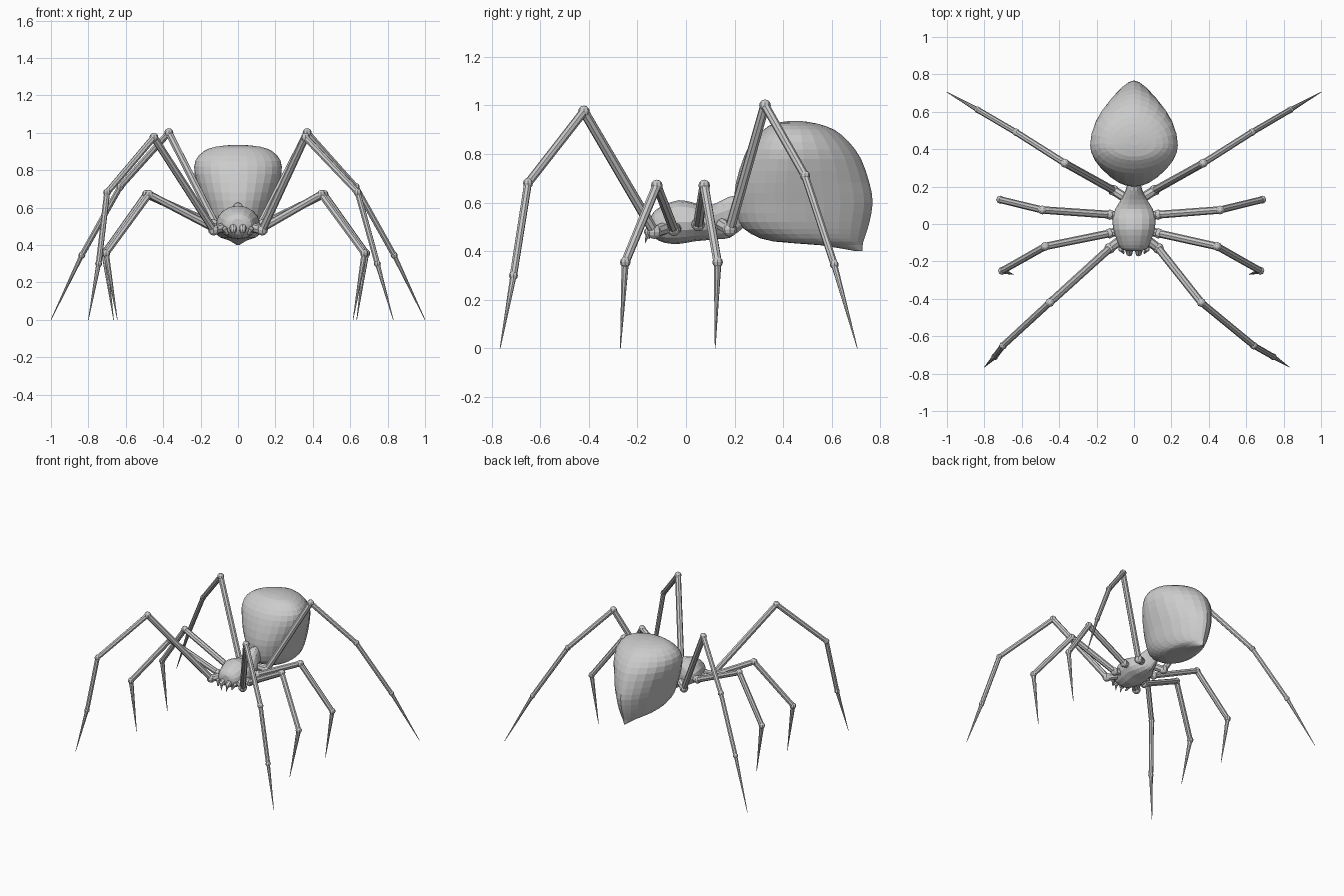
import bpy
import bmesh
import math
from mathutils import Vector, Matrix

if "Cube" in bpy.data.objects:
    bpy.data.objects.remove(bpy.data.objects["Cube"], do_unlink=True)

grey = bpy.data.materials.new("plain grey")
grey.use_nodes = True
grey.diffuse_color = (0.6, 0.6, 0.6, 1)
grey.node_tree.nodes["Principled BSDF"].inputs["Base Color"].default_value = (0.6, 0.6, 0.6, 1)


def finish(name, bm):
    bmesh.ops.recalc_face_normals(bm, faces=bm.faces)
    mesh = bpy.data.meshes.new(name)
    bm.to_mesh(mesh)
    bm.free()
    mesh.materials.append(grey)
    obj = bpy.data.objects.new(name, mesh)
    bpy.context.collection.objects.link(obj)
    return obj


def bridge(bm, rings):
    """Skin a list of point rings and cap both ends."""
    loops = [[bm.verts.new(p) for p in ring] for ring in rings]
    n = len(loops[0])
    for a, b in zip(loops, loops[1:]):
        for i in range(n):
            j = (i + 1) % n
            bm.faces.new((a[i], a[j], b[j], b[i]))
    bm.faces.new(loops[0])
    bm.faces.new(loops[-1])


def refine(rows, steps):
    """Catmull-Rom interpolation between profile rows."""
    rows = [Vector(r) for r in rows]
    out = []
    for i in range(len(rows) - 1):
        p0, p1, p2 = rows[max(i - 1, 0)], rows[i], rows[i + 1]
        p3 = rows[min(i + 2, len(rows) - 1)]
        for s in range(steps):
            t = s / steps
            out.append(0.5 * (2 * p1 + (p2 - p0) * t
                              + (2 * p0 - 5 * p1 + 4 * p2 - p3) * t ** 2
                              + (3 * p1 - p0 - 3 * p2 + p3) * t ** 3))
    return out + [rows[-1]]


def rod(bm, a, b, ra, rb, sides=8):
    """Tapered rod between two points."""
    a, b = Vector(a), Vector(b)
    turn = (b - a).to_track_quat('Z', 'Y')
    circle = [Vector((math.cos(2 * math.pi * i / sides), math.sin(2 * math.pi * i / sides), 0))
              for i in range(sides)]
    bridge(bm, [[c + turn @ (v * r) for v in circle] for c, r in ((a, ra), (b, rb))])


def ball(bm, p, r):
    bmesh.ops.create_uvsphere(bm, u_segments=8, v_segments=6, radius=r,
                              matrix=Matrix.Translation(p))


# Abdomen: horizontal teardrop rings (height, front, back, half width)
profile = [(.935, .42, .48, .03), (.925, .36, .54, .12), (.90, .32, .61, .185),
           (.85, .27, .67, .228), (.78, .235, .72, .232), (.68, .205, .755, .203),
           (.60, .20, .768, .175), (.52, .215, .755, .15), (.47, .27, .74, .125),
           (.44, .36, .73, .095), (.425, .55, .727, .05), (.40, .70, .725, .008)]
rings = []
for z, front, back, w in refine(profile, 2):
    mid = front + 0.38 * (back - front)
    ring = []
    for i in range(28):
        t = 2 * math.pi * i / 28
        c, s = math.cos(t), math.sin(t)
        if c > 0:
            x, y = math.copysign(abs(s) ** 1.25, s) * w, mid + (back - mid) * c
        else:
            x, y = s * w, mid + (mid - front) * c
        ring.append((x, y, z))
    rings.append(ring)
bm = bmesh.new()
bridge(bm, rings)
finish("abdomen", bm)

# Head and thorax: rings along the body (y, bottom, top, half width)
profile = [(-.145, .48, .54, .035), (-.13, .455, .565, .07), (-.09, .435, .59, .09),
           (-.03, .43, .61, .11), (.03, .44, .60, .115), (.08, .445, .585, .10),
           (.13, .45, .60, .07), (.18, .455, .625, .045), (.24, .50, .63, .03)]
rings = []
for y, low, high, w in refine(profile, 2):
    angles = [2 * math.pi * i / 16 for i in range(16)]
    rings.append([(w * math.cos(t), y, (low + high) / 2 + (high - low) / 2 * math.sin(t))
                  for t in angles])
bm = bmesh.new()
bridge(bm, rings)
finish("head_and_thorax", bm)

# Jaws with fangs, and short feelers
for side, s in (("left", 1), ("right", -1)):
    bm = bmesh.new()
    rod(bm, (s * .027, -.11, .51), (s * .025, -.155, .48), .024, .018)
    ball(bm, (s * .025, -.155, .48), .018)
    rod(bm, (s * .025, -.155, .48), (s * .02, -.168, .435), .011, .002)
    finish(side + "_jaw", bm)
    bm = bmesh.new()
    rod(bm, (s * .06, -.09, .49), (s * .07, -.135, .485), .014, .012)
    ball(bm, (s * .07, -.135, .485), .014)
    rod(bm, (s * .07, -.135, .485), (s * .055, -.155, .455), .011, .006)
    finish(side + "_feeler", bm)


# Legs: socket, hip, then joints down to the foot
def leg(name, points, radii):
    bm = bmesh.new()
    for i in range(len(points) - 1):
        a, b = points[i], points[i + 1]
        last = i == len(points) - 2
        rod(bm, a, b, radii[i], 0.0015 if last else radii[i] * 0.95)
        if not last:
            ball(bm, b, max(radii[i], radii[i + 1]) * 1.15)
    finish(name, bm)


long_r = (.026, .021, .018, .016, .013)
short_r = (.024, .021, .019, .016)

front_left = [(.05, -.07, .50), (.13, -.13, .48), (.36, -.42, .975),
              (.64, -.65, .68), (.745, -.71, .30), (.83, -.765, 0)]
front_right = [(-.05, -.07, .50), (-.13, -.13, .48), (-.45, -.42, .975),
               (-.70, -.65, .68), (-.745, -.71, .30), (-.80, -.765, 0)]
leg("left_front_leg", front_left, long_r)
leg("right_front_leg", front_right, long_r)

for side, s, out in (("left", 1, -.015), ("right", -1, .015)):
    def place(points, shift):
        return [(s * (x + (shift if i > 1 else 0)), y, z) for i, (x, y, z) in enumerate(points)]

    leg(side + "_second_leg", place(
        [(.06, -.03, .50), (.13, -.05, .49), (.46, -.12, .67),
         (.69, -.25, .355), (.63, -.27, 0)], out), short_r)
    leg(side + "_third_leg", place(
        [(.06, .04, .51), (.13, .05, .51), (.475, .075, .67),
         (.70, .13, .355), (.65, .12, 0)], out), short_r)
    leg(side + "_back_leg", place(
        [(.03, .13, .52), (.11, .18, .49), (.37, .325, 1.0),
         (.63, .49, .71), (.835, .61, .345), (1.0, .705, 0)], 0), long_r)
